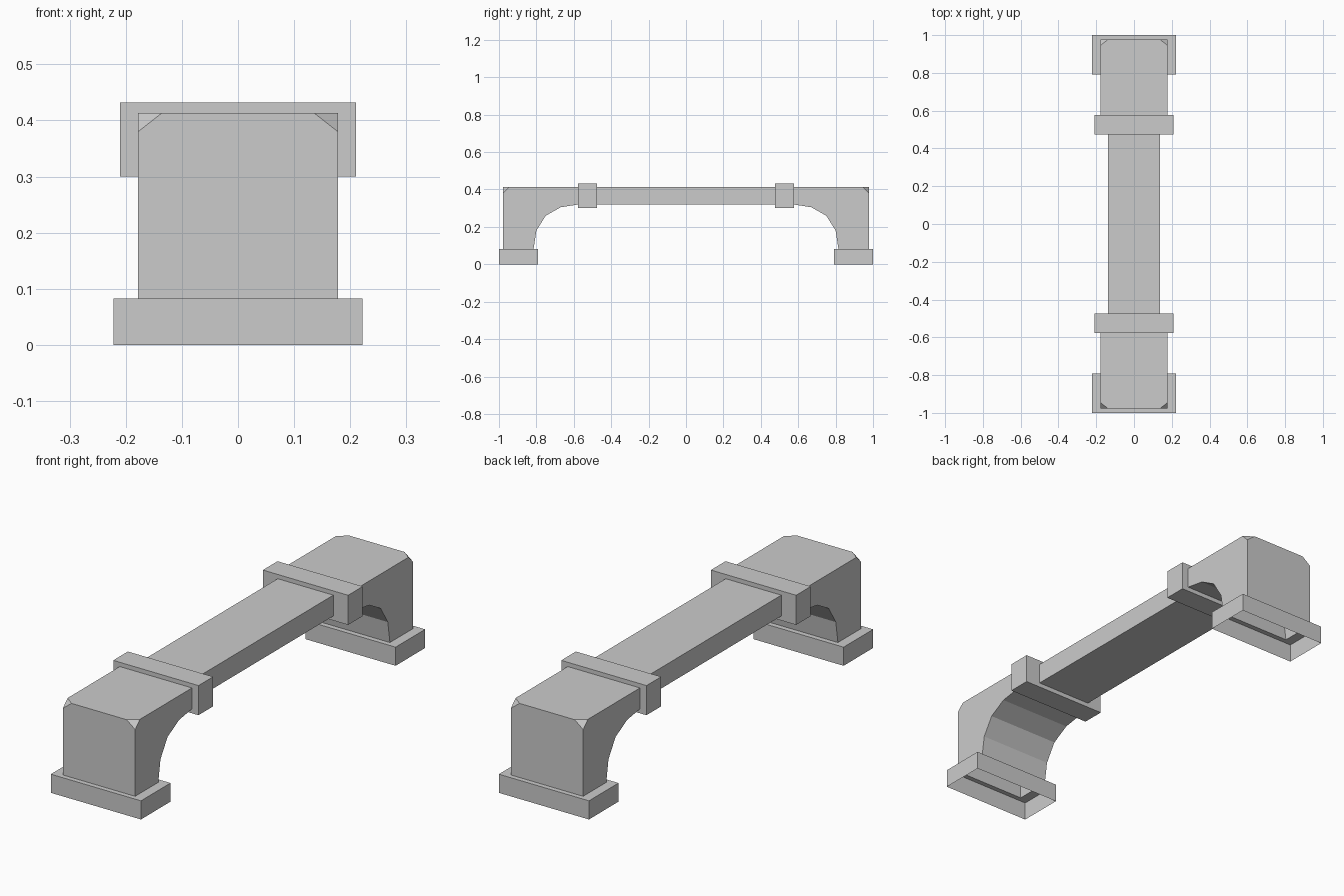
import bpy, bmesh, math
from mathutils import Matrix, Vector

cube = bpy.data.objects.get("Cube")
if cube:
    bpy.data.objects.remove(cube, do_unlink=True)

# One plain grey material
grey = bpy.data.materials.new("plain_grey")
grey.use_nodes = True
colour = (0.6, 0.6, 0.6, 1)
grey.diffuse_color = colour
grey.node_tree.nodes["Principled BSDF"].inputs["Base Color"].default_value = colour

TOP, BASE_TOP, UNDER = 0.413, 0.083, 0.32
LEG_X, LEG_Y = 0.178, 0.978


def finish(bm, name, turn=0):
    """Turn the mesh about z and store it as an object."""
    bmesh.ops.recalc_face_normals(bm, faces=bm.faces)
    bm.transform(Matrix.Rotation(turn, 4, "Z"))
    mesh = bpy.data.meshes.new(name)
    bm.to_mesh(mesh)
    bm.free()
    mesh.materials.append(grey)
    bpy.context.collection.objects.link(bpy.data.objects.new(name, mesh))


def box(name, half_x, y0, y1, z0, z1, turn=0):
    bm = bmesh.new()
    bmesh.ops.create_cube(bm, size=1)
    bm.transform(Matrix.Translation((0, (y0 + y1) / 2, (z0 + z1) / 2))
                 @ Matrix.Diagonal((half_x * 2, y1 - y0, z1 - z0, 1)))
    finish(bm, name, turn)


def base(name, turn):
    """Foot shell: outer walls and a top rim, open below."""
    bm = bmesh.new()
    rings = []
    for hx, y0, y1, z in ((0.222, -1, -0.792, 0), (0.222, -1, -0.792, BASE_TOP),
                          (LEG_X, -LEG_Y, -0.815, BASE_TOP)):
        rings.append([bm.verts.new((x, y, z)) for x, y in
                      ((-hx, y0), (hx, y0), (hx, y1), (-hx, y1))])
    for low, high in zip(rings, rings[1:]):
        for i in range(4):
            j = (i + 1) % 4
            bm.faces.new((low[i], low[j], high[j], high[i]))
    finish(bm, name, turn)


def leg(name, turn):
    """Arched leg extruded across x, open at its foot, with two cut corners."""
    profile = [(-LEG_Y, BASE_TOP), (-LEG_Y, TOP), (-0.5, TOP), (-0.5, UNDER),
               (-0.575, UNDER), (-0.67, 0.305), (-0.75, 0.26),
               (-0.8, 0.18), (-0.815, BASE_TOP)]
    bm = bmesh.new()
    left, right = [[bm.verts.new((x, y, z)) for y, z in profile]
                   for x in (-LEG_X, LEG_X)]
    bm.faces.new(left)
    bm.faces.new(right[::-1])
    for i in range(len(profile) - 1):
        bm.faces.new((left[i], right[i], right[i + 1], left[i + 1]))
    bmesh.ops.recalc_face_normals(bm, faces=bm.faces)
    for side in (-1, 1):
        point = Vector((side * LEG_X, -LEG_Y, TOP - 0.033))
        normal = Vector((side / 0.042, -1 / 0.033, 1 / 0.033)).normalized()
        cut = bmesh.ops.bisect_plane(
            bm, geom=bm.verts[:] + bm.edges[:] + bm.faces[:],
            plane_co=point, plane_no=normal, clear_outer=True)
        edges = [e for e in cut["geom_cut"] if isinstance(e, bmesh.types.BMEdge)]
        bmesh.ops.edgeloop_fill(bm, edges=edges)
    finish(bm, name, turn)


# Grip bar, then matching end assemblies
box("grip_bar", 0.137, -0.5, 0.5, UNDER, TOP)
for end, turn in (("front", 0), ("back", math.pi)):
    base(end + "_base", turn)
    leg(end + "_leg", turn)
    box(end + "_collar", 0.21, -0.578, -0.475, 0.3, 0.432, turn)
